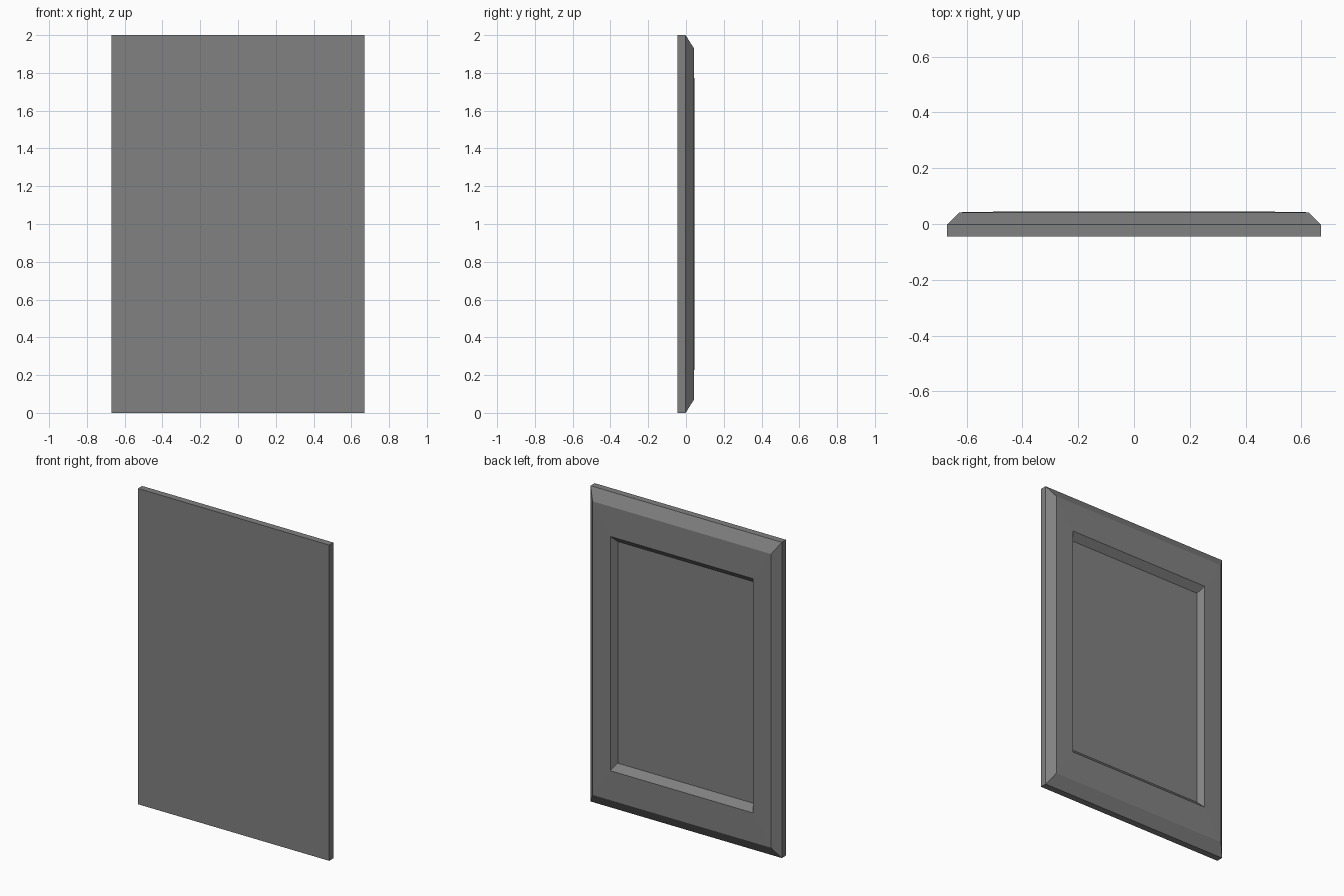
import bpy
import bmesh

cube = bpy.data.objects.get("Cube")
if cube:
    bpy.data.objects.remove(cube, do_unlink=True)

# Single grey finish
grey = bpy.data.materials.new("mid_grey")
grey.use_nodes = True
colour = (0.22, 0.22, 0.22, 1)
grey.diffuse_color = colour
grey.node_tree.nodes["Principled BSDF"].inputs["Base Color"].default_value = colour


def ring(bm, half_width, half_height, y):
    """Rectangle of vertices centred on the panel at depth y."""
    corners = ((-1, -1), (1, -1), (1, 1), (-1, 1))
    return [bm.verts.new((sx * half_width, y, 1 + sz * half_height)) for sx, sz in corners]


def bridge(bm, a, b):
    """Four sides joining two rectangles."""
    for i in range(4):
        j = (i + 1) % 4
        bm.faces.new((a[i], a[j], b[j], b[i]))


# Half width, half height and depth: slab, outer bevel, frame, recess
steps = [
    (0.67, 1.0, -0.044),
    (0.67, 1.0, -0.002),
    (0.625, 0.93, 0.042),
    (0.50, 0.742, 0.044),
    (0.474, 0.702, 0.006),
]

bm = bmesh.new()
rings = [ring(bm, *step) for step in steps]
for a, b in zip(rings, rings[1:]):
    bridge(bm, a, b)
bm.faces.new(rings[0])
bm.faces.new(rings[-1])
bmesh.ops.recalc_face_normals(bm, faces=bm.faces)

mesh = bpy.data.meshes.new("framed_panel")
bm.to_mesh(mesh)
bm.free()
mesh.materials.append(grey)
panel = bpy.data.objects.new("framed_panel", mesh)
bpy.context.collection.objects.link(panel)
